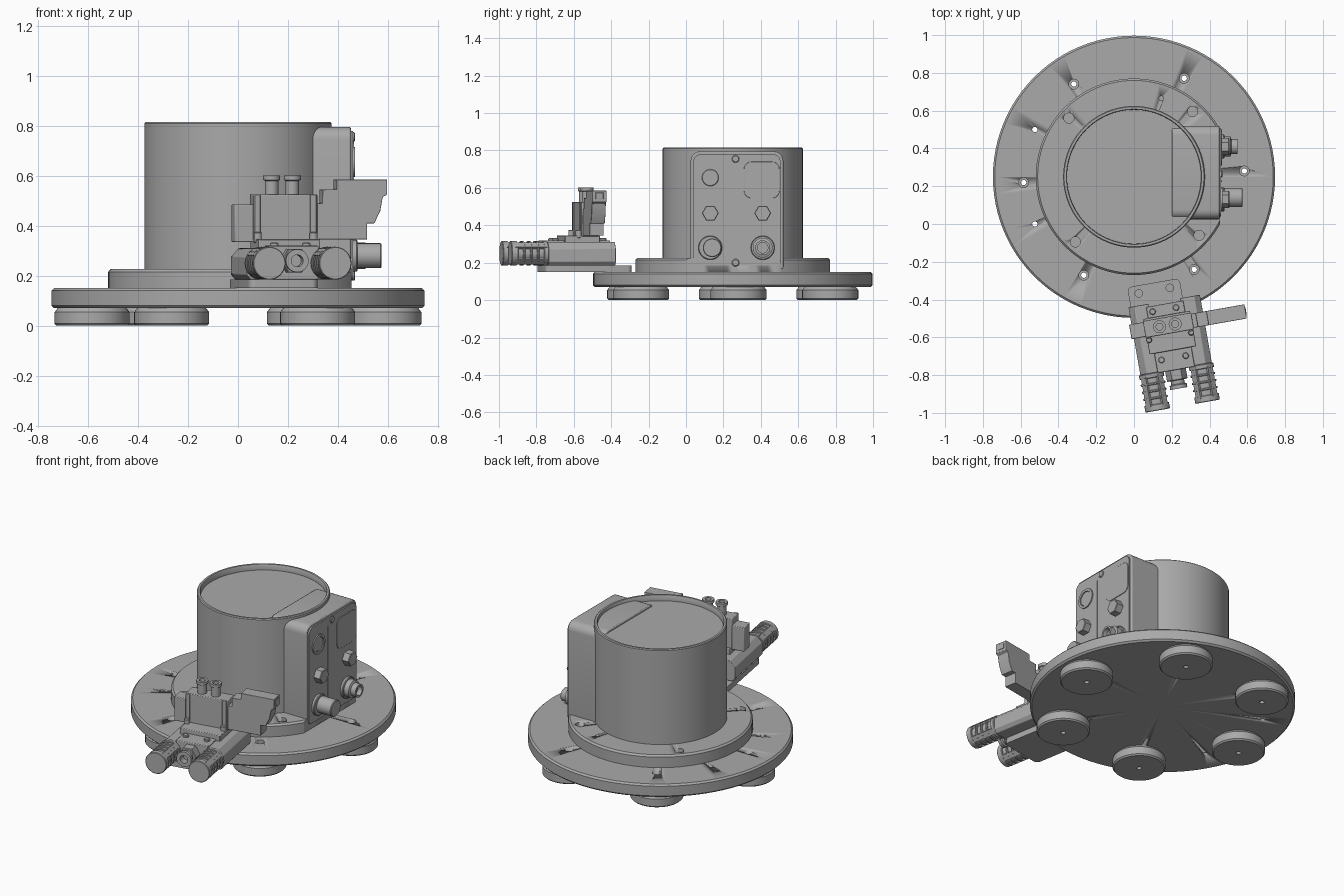
import bpy, bmesh, math
from mathutils import Matrix, Vector

if "Cube" in bpy.data.objects:
    bpy.data.objects.remove(bpy.data.objects["Cube"])

grey = bpy.data.materials.new("plain_grey")
grey.use_nodes = True
grey.diffuse_color = (0.4, 0.4, 0.4, 1)
grey.node_tree.nodes["Principled BSDF"].inputs["Base Color"].default_value = (0.4, 0.4, 0.4, 1)

CY = 0.25                                              # y of the main axis
MAIN = Matrix.Translation((0, CY, 0))
SIDE = Matrix(((0, 0, 1, 0), (1, 0, 0, 0), (0, 1, 0, 0), (0, 0, 0, 1)))   # faces +x
VALVE = Matrix.Translation((0.19, -0.58, 0)) @ Matrix.Rotation(math.radians(10), 4, "Z")
FRONT = Matrix.Rotation(math.radians(90), 4, "X")      # faces -y


def finish(name, bm, mat, bevel=0):
    bmesh.ops.recalc_face_normals(bm, faces=bm.faces)
    mesh = bpy.data.meshes.new(name)
    bm.to_mesh(mesh)
    bm.free()
    mesh.transform(mat)
    obj = bpy.data.objects.new(name, mesh)
    bpy.context.collection.objects.link(obj)
    mesh.materials.append(grey)
    if bevel:
        mod = obj.modifiers.new("bevel", "BEVEL")
        mod.width, mod.segments, mod.limit_method = bevel, 2, "ANGLE"
    bpy.ops.object.select_all(action="DESELECT")
    obj.select_set(True)
    bpy.context.view_layer.objects.active = obj
    bpy.ops.object.shade_smooth_by_angle(angle=math.radians(32))
    return obj


def lathe(name, profile, mat, steps=32, closed=False):
    """Turn a (radius, height) profile about local z."""
    bm = bmesh.new()
    vs = [bm.verts.new((r, 0, z)) for r, z in profile]
    edges = [bm.edges.new(p) for p in zip(vs, vs[1:])]
    if closed:
        edges.append(bm.edges.new((vs[-1], vs[0])))
    bmesh.ops.spin(bm, geom=vs + edges, cent=(0, 0, 0), axis=(0, 0, 1),
                   angle=2 * math.pi, steps=steps)
    bmesh.ops.remove_doubles(bm, verts=bm.verts, dist=0.0001)
    return finish(name, bm, mat)


def rod(name, r, z0, z1, mat, steps=32, c=0.004):
    return lathe(name, [(0, z0), (r - c, z0), (r, z0 + c), (r, z1 - c), (r - c, z1), (0, z1)], mat, steps)


def prism(name, pts, z0, z1, mat, bevel=0):
    """Extrude an outline along local z."""
    bm = bmesh.new()
    face = bm.faces.new([bm.verts.new((x, y, z0)) for x, y in pts])
    out = bmesh.ops.extrude_face_region(bm, geom=[face])["geom"]
    bmesh.ops.translate(bm, vec=(0, 0, z1 - z0), verts=[v for v in out if isinstance(v, bmesh.types.BMVert)])
    return finish(name, bm, mat, bevel)


def rounded(x0, x1, y0, y1, r, rb=None, n=6):
    """Rounded rectangle; rb is the radius of the lower corners."""
    rb = r if rb is None else rb
    pts = []
    for cx, cy, q, k in ((x1 - r, y1 - r, 0, r), (x0 + r, y1 - r, 1, r),
                         (x0 + rb, y0 + rb, 2, rb), (x1 - rb, y0 + rb, 3, rb)):
        for i in range(n + 1):
            t = math.pi / 2 * (q + i / n)
            pts.append((cx + k * math.cos(t), cy + k * math.sin(t)))
    return pts


def block(name, x, y, z, mat, bevel=0.004):
    return prism(name, [(x[0], y[0]), (x[1], y[0]), (x[1], y[1]), (x[0], y[1])], z[0], z[1], mat, bevel)


def at(x, y, z=0):
    return Matrix.Translation((x, y, z))


def polar(r, deg):
    return r * math.cos(math.radians(deg)), r * math.sin(math.radians(deg))


def cut(obj, cutters):
    bpy.context.view_layer.objects.active = obj
    for c in cutters:
        mod = obj.modifiers.new("cut", "BOOLEAN")
        mod.operation, mod.solver, mod.object = "DIFFERENCE", "EXACT", c
        bpy.ops.object.modifier_apply(modifier=mod.name)
        bpy.data.objects.remove(c)


def hole(x, y, r):
    c = rod("hole_cutter", r, -0.1, 0.4, MAIN @ at(x, y), 20)
    c.hide_render = True
    return c


# Base disc with feet and bolt holes
base = lathe("base_disc", [(0, 0.07), (0.737, 0.07), (0.747, 0.08), (0.747, 0.14), (0.737, 0.15), (0, 0.15)], MAIN, 96)
spots = [polar(0.585, 3 + 60 * i) for i in range(6)]
cut(base, [hole(x, y, 0.026) for x, y in spots] + [hole(-0.525, s * 0.25, 0.014) for s in (1, -1)])
for x, y in spots:
    lathe("foot", [(0.014, 0), (0.142, 0), (0.15, 0.008), (0.15, 0.054), (0.138, 0.07), (0.014, 0.07)],
          MAIN @ at(x, y), 48, True)

# Flange, flattened behind the control box
flange = lathe("flange", [(0, 0.148), (0.52, 0.148), (0.52, 0.215), (0.51, 0.226), (0, 0.226)], MAIN, 96)
flat = block("flat_cutter", (0.455, 0.7), (-0.5, 0.5), (0.1, 0.3), MAIN, 0)
flat.hide_render = True
cut(flange, [flat, hole(0.145, 0.415, 0.012)] + [hole(*polar(0.464, 48 + 90 * i), 0.027) for i in range(4)])

# Housing with a recessed lid
lathe("housing", [(0, 0.2), (0.375, 0.2), (0.375, 0.81), (0.37, 0.815), (0.358, 0.815), (0.355, 0.81),
                  (0.355, 0.78), (0, 0.78)], MAIN, 96)

# Control box on the +x side
prism("control_box", rounded(0.025, 0.52, 0.165, 0.795, 0.05, 0.012), 0.2, 0.452, SIDE, 0.006)
prism("control_panel", rounded(0.04, 0.505, 0.185, 0.78, 0.04, 0.02), 0.45, 0.461, SIDE)
prism("panel_rib", rounded(0.222, 0.23, 0.23, 0.73, 0.003), 0.46, 0.465, SIDE)
prism("display_window", rounded(0.31, 0.5, 0.545, 0.74, 0.04), 0.46, 0.465, SIDE, 0.002)
lathe("round_gauge_ring", [(0.045, 0.455), (0.06, 0.455), (0.06, 0.468), (0.045, 0.468)],
      SIDE @ at(0.13, 0.655), 32, True)
rod("round_gauge_face", 0.046, 0.455, 0.464, SIDE @ at(0.13, 0.655))
for y in (0.13, 0.41):
    rod("hex_plug", 0.045, 0.45, 0.505, SIDE @ at(y, 0.465), 6)
    rod("socket_collar", 0.064, 0.45, 0.478, SIDE @ at(y, 0.28))
rod("plain_connector", 0.05, 0.45, 0.575, SIDE @ at(0.14, 0.28))
lathe("stepped_connector", [(0, 0.45), (0.053, 0.45), (0.053, 0.51), (0.04, 0.515), (0.04, 0.548),
                            (0.028, 0.548), (0.028, 0.52), (0, 0.52)], SIDE @ at(0.41, 0.28))
for z in (0.2, 0.755):
    rod("panel_screw", 0.02, 0.45, 0.468, SIDE @ at(0.265, z), 16)

# Bracket plate under the valve manifold
bracket = prism("bracket_plate", rounded(-0.18, 0.1, -0.19, 0.28, 0.025), 0.15, 0.185, VALVE)
holes = []
for x in (-0.125, 0.042):
    holes.append(rod("hole_cutter", 0.02, 0.1, 0.3, VALVE @ at(x, 0.238), 20))
    holes[-1].hide_render = True
cut(bracket, holes)

# Manifold with chamfered side rails
block("manifold_core", (-0.1, 0.1), (-0.195, 0.16), (0.185, 0.32), VALVE)
for s in (-1, 1):
    rail = [(s * x, z) for x, z in ((0.085, 0.185), (0.175, 0.185), (0.192, 0.205), (0.192, 0.275), (0.16, 0.31), (0.085, 0.31))]
    prism("manifold_rail", rail, -0.175, 0.19, VALVE @ FRONT, 0.003)
block("manifold_top", (-0.125, 0.125), (-0.09, 0.1), (0.3, 0.346), VALVE)
for x, y in ((-0.07, 0.13), (0.056, 0.13), (-0.068, -0.13), (0.062, -0.13)):
    rod("manifold_screw", 0.017, 0.31, 0.332, VALVE @ at(x, y), 16)

# Slotted exhaust silencers
for x in (-0.134, 0.134):
    axis = VALVE @ at(x, 0, 0.25) @ FRONT
    rod("silencer_core", 0.056, 0.15, 0.385, axis)
    for z0, z1 in ((0.19, 0.215), (0.24, 0.252), (0.278, 0.29), (0.316, 0.328), (0.355, 0.39)):
        rod("silencer_ring", 0.066, z0, z1, axis, c=0.003)
    for i in range(4):
        block("silencer_rib", (0.05, 0.065), (-0.018, 0.018), (0.2, 0.37),
              axis @ Matrix.Rotation(math.radians(45 + 90 * i), 4, "Z"), 0)

# Hexagonal air inlet with a push fitting
inlet = VALVE @ at(-0.004, 0, 0.26) @ FRONT
rod("inlet_nut", 0.055, 0.17, 0.25, inlet, 6)
lathe("inlet_fitting", [(0, 0.24), (0.036, 0.24), (0.036, 0.27), (0.046, 0.275), (0.046, 0.295),
                        (0.024, 0.295), (0.024, 0.25), (0, 0.25)], inlet)

# Solenoid valve
block("valve_body", (-0.13, 0.13), (0.0, 0.09), (0.34, 0.525), VALVE)
block("valve_end_cap", (-0.205, -0.125), (0.006, 0.084), (0.335, 0.485), VALVE)
solenoid = [(0.12, 0.345), (0.333, 0.345), (0.333, 0.41), (0.363, 0.41), (0.387, 0.46), (0.397, 0.515),
            (0.415, 0.525), (0.415, 0.585), (0.21, 0.585), (0.21, 0.545), (0.152, 0.545), (0.152, 0.49), (0.12, 0.49)]
prism("solenoid_arm", solenoid, -0.084, -0.008, VALVE @ FRONT, 0.002)
block("solenoid_terminal", (0.38, 0.418), (0.025, 0.067), (0.54, 0.575), VALVE, 0.002)
for x in (-0.048, 0.036):
    lathe("port_fitting", [(0, 0.52), (0.027, 0.52), (0.027, 0.58), (0.034, 0.584), (0.034, 0.602), (0.018, 0.602),
                           (0.018, 0.56), (0, 0.56)], VALVE @ at(x, 0.045))
for x in (-0.115, 0.112):
    rod("valve_bolt", 0.016, 0.33, 0.375, VALVE @ at(x, -0.014), 16)
    block("valve_rib", (x - 0.012, x + 0.012), (-0.008, 0.0), (0.36, 0.525), VALVE, 0.002)
